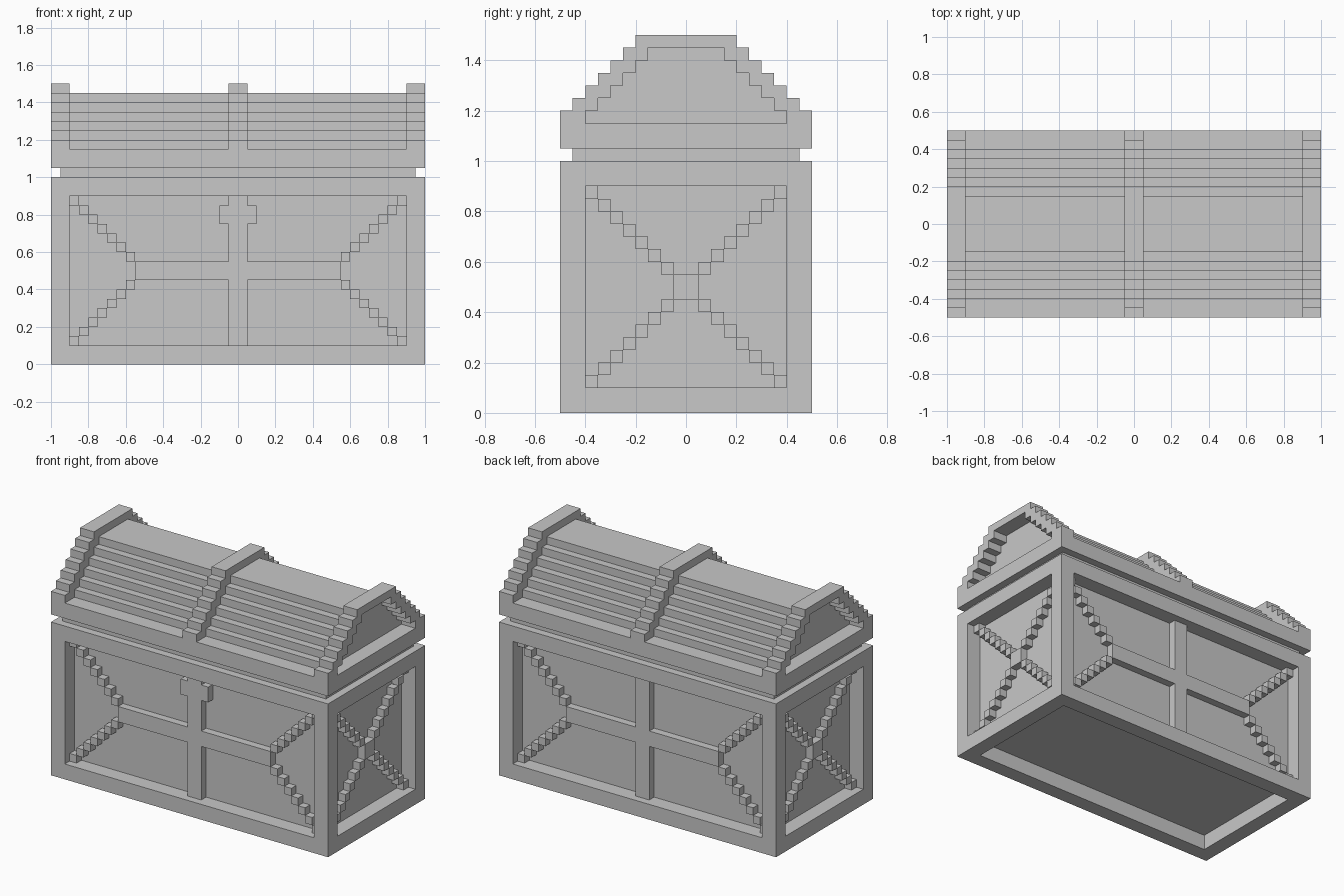
import bpy
import bmesh
from mathutils import Vector, Matrix

if "Cube" in bpy.data.objects:
    bpy.data.objects.remove(bpy.data.objects["Cube"], do_unlink=True)

GREY = (0.58, 0.58, 0.58, 1)
STEP = 0.05   # block size
EDGE = 0.1    # frame width and panel depth

mat = bpy.data.materials.new("plain grey")
mat.use_nodes = True
mat.diffuse_color = GREY
mat.node_tree.nodes["Principled BSDF"].inputs["Base Color"].default_value = GREY


def finish(name, bm):
    bmesh.ops.recalc_face_normals(bm, faces=bm.faces)
    mesh = bpy.data.meshes.new(name)
    bm.to_mesh(mesh)
    bm.free()
    mesh.materials.append(mat)
    obj = bpy.data.objects.new(name, mesh)
    bpy.context.scene.collection.objects.link(obj)


def add_box(bm, lo, hi):
    lo, hi = Vector(lo), Vector(hi)
    place = Matrix.Translation((lo + hi) / 2) @ Matrix.Diagonal((*(hi - lo), 1))
    bmesh.ops.create_cube(bm, size=1, matrix=place)


def prism(name, outline, x0, x1):
    """Extrude a (y, z) outline along x."""
    bm = bmesh.new()
    a, b = ([bm.verts.new((x, y, z)) for y, z in outline] for x in (x0, x1))
    bm.faces.new(a)
    bm.faces.new(b[::-1])
    for i in range(len(a)):
        bm.faces.new((a[i - 1], a[i], b[i], b[i - 1]))
    finish(name, bm)


def stairs(half_width, levels):
    """Stepped arch outline rising from the lid base, right to left."""
    right = []
    for k in range(levels):
        y, z = half_width - k * STEP, 1.15 + k * STEP
        right += [(y, z), (y, z + STEP)]
    return right + [(-y, z) for y, z in reversed(right)]


def braces(name, half, turn, lock=False):
    """Stepped diagonals and bars on one panel; half is the panel's half width."""
    bm = bmesh.new()
    deep = EDGE / 2

    def bar(x0, x1, z0, z1):
        add_box(bm, (x0, -deep, z0), (x1, 0, z1))

    # diagonals from the four corners to the middle height
    for side in (-1, 1):
        for k in range(7):
            x = side * (half - (k + 0.5) * STEP)
            for z in (0.125 + k * STEP, 0.875 - k * STEP):
                bar(x - STEP / 2, x + STEP / 2, z - STEP / 2, z + STEP / 2)
    # horizontal bar and upright, or the small square where the diagonals meet
    reach = half - 7 * STEP
    if reach > STEP * 1.5:
        bar(-reach, -STEP, 0.45, 0.55)
        bar(STEP, reach, 0.45, 0.55)
        bar(-STEP, STEP, 0.1, 0.9)
    else:
        bar(-reach, reach, 0.45, 0.55)
    # lock plate either side of the upright
    if lock:
        bar(-0.1, -STEP, 0.75, 0.85)
        bar(STEP, 0.1, 0.75, 0.85)
    wall = 0.4 if half > 0.5 else 0.9
    bm.transform(Matrix.Rotation(turn, 4, "Z") @ Matrix.Translation((0, -wall, 0)))
    finish(name, bm)


# chest body: every face but the top gets a square-walled sunken panel
bm = bmesh.new()
add_box(bm, (-1, -0.5, 0), (1, 0.5, 1))
bm.normal_update()
panels = [f for f in bm.faces if f.normal.z < 0.5]
directions = [f.normal.copy() for f in panels]
for face, normal in zip(panels, directions):
    bmesh.ops.inset_individual(bm, faces=[face], thickness=EDGE, use_even_offset=True)
    bmesh.ops.inset_individual(bm, faces=[face], thickness=0)
    bmesh.ops.translate(bm, verts=face.verts, vec=normal * -EDGE)
finish("chest_body", bm)

# panel braces
HALF_TURN = 3.14159265
braces("front_braces", 0.9, 0, lock=True)
braces("back_braces", 0.9, HALF_TURN)
braces("left_braces", 0.4, HALF_TURN / 2)
braces("right_braces", 0.4, -HALF_TURN / 2)

# neck between body and lid, and the lid's rim
for name, x, y, z0, z1 in (("neck", 0.95, 0.45, 1, 1.05),
                           ("lid_rim", 1, 0.5, 1.05, 1.15)):
    bm = bmesh.new()
    add_box(bm, (-x, -y, z0), (x, y, z1))
    finish(name, bm)

# stepped lid and its raised bands; the end bands are open arches
outer, inner = stairs(0.5, 7), stairs(0.4, 6)
prism("lid_panel", inner, -0.9, 0.9)
prism("middle_band", outer, -STEP, STEP)
prism("right_band", outer + inner[::-1], -1, -0.9)
prism("left_band", outer + inner[::-1], 0.9, 1)
